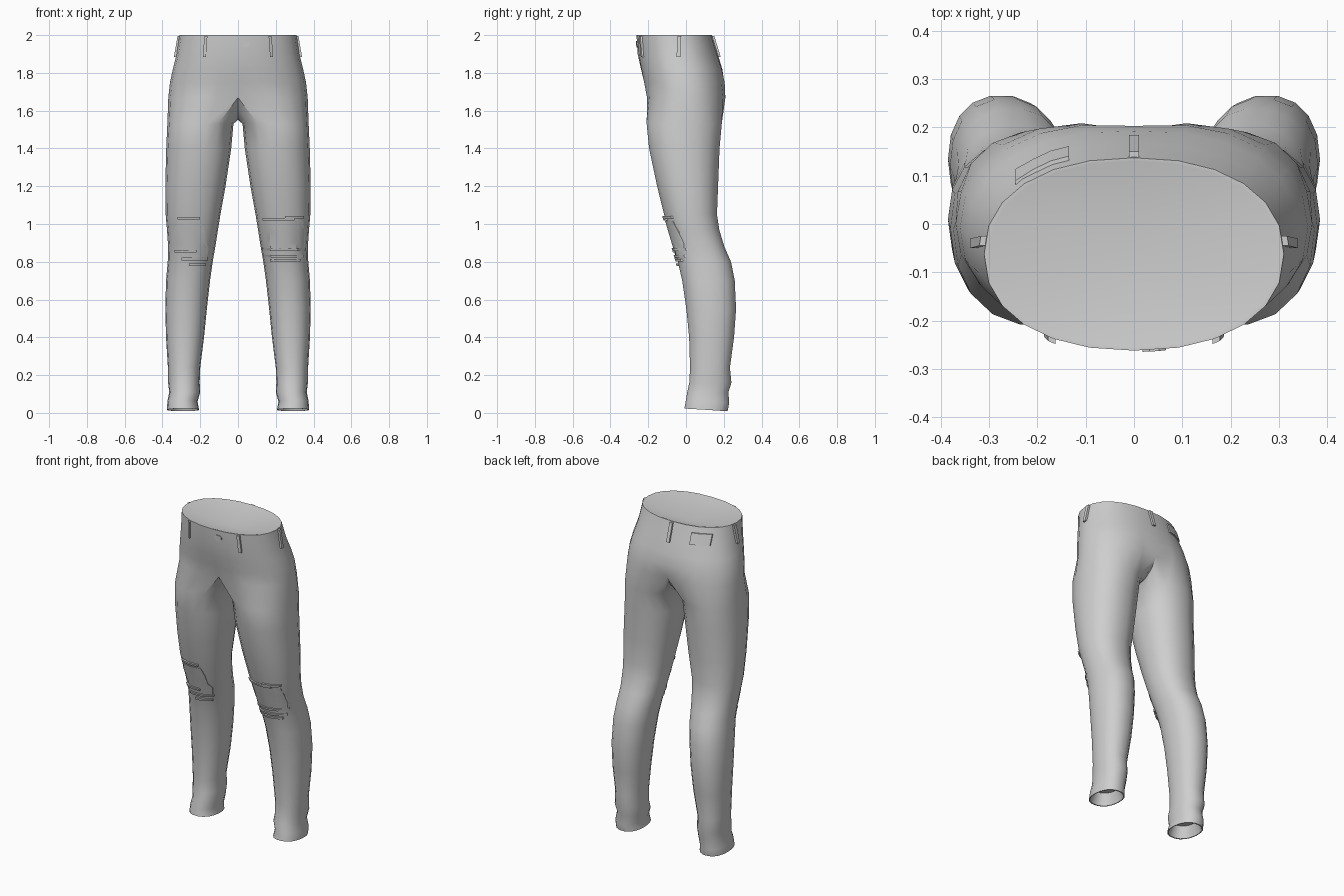
import bpy
import bmesh
import math
from mathutils import Vector
from mathutils.bvhtree import BVHTree

if "Cube" in bpy.data.objects:
    bpy.data.objects.remove(bpy.data.objects["Cube"], do_unlink=True)

GREY = (0.62, 0.62, 0.62, 1.0)
cloth = bpy.data.materials.new("grey_cloth")
cloth.use_nodes = True
cloth.diffuse_color = GREY
for node in cloth.node_tree.nodes:
    if node.type == 'BSDF_PRINCIPLED':
        node.inputs["Base Color"].default_value = GREY

OUTER, AROUND = 13, 18   # ring points on the hip half, and on a whole leg


def finish(bm, name, angle=40):
    mesh = bpy.data.meshes.new(name)
    bm.to_mesh(mesh)
    mesh.materials.append(cloth)
    obj = bpy.data.objects.new(name, mesh)
    bpy.context.collection.objects.link(obj)
    bpy.ops.object.select_all(action='DESELECT')
    obj.select_set(True)
    bpy.context.view_layer.objects.active = obj
    bpy.ops.object.shade_smooth_by_angle(angle=math.radians(angle))
    return obj


def power(v, p=0.9):
    return math.copysign(abs(v) ** p, v)


def bridge(bm, a, b, closed):
    n = len(a)
    for i in range(n if closed else n - 1):
        j = (i + 1) % n
        bm.faces.new((a[i], a[j], b[j], b[i]))


def fan(bm, ring, tip, closed):
    n = len(ring)
    for i in range(n if closed else n - 1):
        bm.faces.new((ring[i], ring[(i + 1) % n], tip))


# Hip rows: height, half width, front, back, centre dent
HIPS = [(2.0, .31, -.262, .137, 0), (1.9, .325, -.256, .168, 0),
        (1.82, .345, -.243, .197, .005), (1.75, .36, -.232, .215, .012),
        (1.67, .369, -.222, .224, .03)]
# Crotch curve from back to front: depth, height
CROTCH = [(.155, 1.61), (.1, 1.57), (.02, 1.552), (-.06, 1.565), (-.13, 1.61)]
# Leg rings: height, inner side, outer side, front, back
LEGS = [(1.53, .024, .374, -.211, .192), (1.4, .036, .38, -.198, .18),
        (1.2, .066, .385, -.155, .172), (1.05, .093, .383, -.118, .166),
        (.97, .106, .376, -.095, .178), (.88, .12, .37, -.068, .205),
        (.8, .134, .372, -.045, .24), (.7, .148, .381, -.022, .26),
        (.55, .165, .385, 0, .267), (.4, .18, .381, .015, .256),
        (.24, .2, .371, .02, .234), (.16, .203, .37, .016, .242),
        (.11, .2, .364, .005, .226), (.06, .214, .374, -.002, .23),
        (.016, .206, .376, -.01, .222)]

# Trousers: one half, then mirrored
bm = bmesh.new()
rows = []
for z, wide, front, back, dent in HIPS:
    mid, deep = (front + back) / 2, (back - front) / 2
    row = []
    for k in range(OUTER):
        a = math.pi * k / (OUTER - 1)
        pull = dent if k in (0, OUTER - 1) else dent * .3 if k in (1, OUTER - 2) else 0
        row.append(bm.verts.new((wide * power(math.sin(a)) if 0 < k < OUTER - 1 else 0,
                                 mid - (deep - pull) * power(math.cos(a)), z)))
    rows.append(row)
for a, b in zip(rows, rows[1:]):
    bridge(bm, a, b, False)

rings = []
for z, inner, outer, front, back in LEGS:
    ring = []
    for k in range(AROUND):
        a = math.radians(20 * k - 30)
        x = (inner + outer) / 2 + (outer - inner) / 2 * power(math.sin(a))
        y = (front + back) / 2 - (back - front) / 2 * power(math.cos(a))
        tilt = -.06 * (y - .11) if z < .1 else 0
        ring.append(bm.verts.new((x, y, z + tilt)))
    rings.append(ring)
crotch = [bm.verts.new((0, y, z)) for y, z in CROTCH]
bridge(bm, rows[-1] + crotch, rings[0], True)
for a, b in zip(rings, rings[1:]):
    bridge(bm, a, b, True)


def inner_ring(source, centre, scale, lift):
    return [bm.verts.new((centre.x + (v.co.x - centre.x) * scale,
                          centre.y + (v.co.y - centre.y) * scale,
                          v.co.z + lift)) for v in source]


# Waist rim with a shallow lining, and recessed hem openings
middle = Vector((0, -.05, 2))
rim = inner_ring(rows[0], middle, .965, 0)
bridge(bm, rim, rows[0], False)
fan(bm, rim, bm.verts.new((0, -.047, 1.93)), False)
ankle = Vector((.291, .106, 0))
hem = inner_ring(rings[-1], ankle, .94, 0)
lining = inner_ring(rings[-1], ankle, .72, .07)
bridge(bm, rings[-1], hem, True)
bridge(bm, hem, lining, True)
fan(bm, lining, bm.verts.new(ankle + Vector((0, 0, .1))), True)

half = bm.verts[:] + bm.edges[:] + bm.faces[:]
bmesh.ops.mirror(bm, geom=half, axis='X', merge_dist=.0005)
bmesh.ops.remove_doubles(bm, verts=bm.verts[:], dist=.0004)
bmesh.ops.recalc_face_normals(bm, faces=bm.faces[:])
surface = BVHTree.FromBMesh(bm)
finish(bm, "trousers")
bm.free()


def plate(name, turn, strips, lift, columns=6):
    """Thin piece laid on the cloth; turn is its direction, strips are (height, start, end)."""
    out = Vector((math.sin(turn), -math.cos(turn), 0))
    along = Vector((math.cos(turn), math.sin(turn), 0))
    pm = bmesh.new()
    layers = ([], [])
    for z, u0, u1 in strips:
        for layer in layers:
            layer.append([])
        for c in range(columns):
            start = along * (u0 + (u1 - u0) * c / (columns - 1)) + out * 2 + Vector((0, 0, z))
            hit = surface.ray_cast(start, -out)[0]
            if hit is None:
                hit = start - out * 2
            layers[0][-1].append(pm.verts.new(hit + out * lift))
            layers[1][-1].append(pm.verts.new(hit - out * .004))
    for layer in layers:
        for a, b in zip(layer, layer[1:]):
            bridge(pm, a, b, False)
    loops = [l[0] + [r[-1] for r in l[1:-1]] + l[-1][::-1] + [r[0] for r in l[-2:0:-1]]
             for l in layers]
    bridge(pm, loops[0], loops[1], True)
    bmesh.ops.recalc_face_normals(pm, faces=pm.faces[:])
    finish(pm, name, 30)
    pm.free()


# Belt loops
TOP, LOW = 1.995, 1.885
for side, s in (("left", 1), ("right", -1)):
    plate("front_belt_loop_" + side, 0, [(TOP, s * .17 - .008, s * .17 + .008),
                                         (LOW, s * .178 - .008, s * .178 + .008)], .01, 2)
    plate("side_belt_loop_" + side, s * math.pi / 2,
          [(TOP, -s * .035 - .01, -s * .035 + .01), (LOW, -s * .04 - .01, -s * .04 + .01)], .012, 2)
plate("back_belt_loop", math.pi, [(TOP, -.01, .01), (LOW, -.01, .01)], .012, 2)

# Waist label on the back right, and front button
plate("waist_label", math.pi, [(1.965, .135, .245), (1.9, .135, .245)], .009, 4)
plate("button", 0, [(1.97, .032, .052), (1.96, .018, .066), (1.945, .018, .066),
                    (1.935, .032, .052)], .006, 3)

# Knee rips: worn patch with frayed bands above and below
plate("knee_patch_left", 0, [(1.015, .14, .345), (.96, .125, .352), (.9, .12, .355),
                             (.87, .13, .35)], .004)
plate("knee_patch_right", 0, [(1.01, -.31, -.19), (.96, -.345, -.175), (.9, -.35, -.17),
                              (.87, -.335, -.155), (.82, -.29, -.165)], .004)
BANDS = {
    "left": [(1.025, .13, .3), (1.035, .25, .35), (.865, .13, .358), (.83, .135, .35),
             (.808, .17, .33)],
    "right": [(1.03, -.32, -.2), (.855, -.335, -.22), (.815, -.3, -.16), (.785, -.26, -.17)],
}
for side, bands in BANDS.items():
    for number, (z, u0, u1) in enumerate(bands, 1):
        plate(f"frayed_band_{side}_{number}", 0, [(z + .007, u0, u1), (z - .007, u0, u1)], .012)
